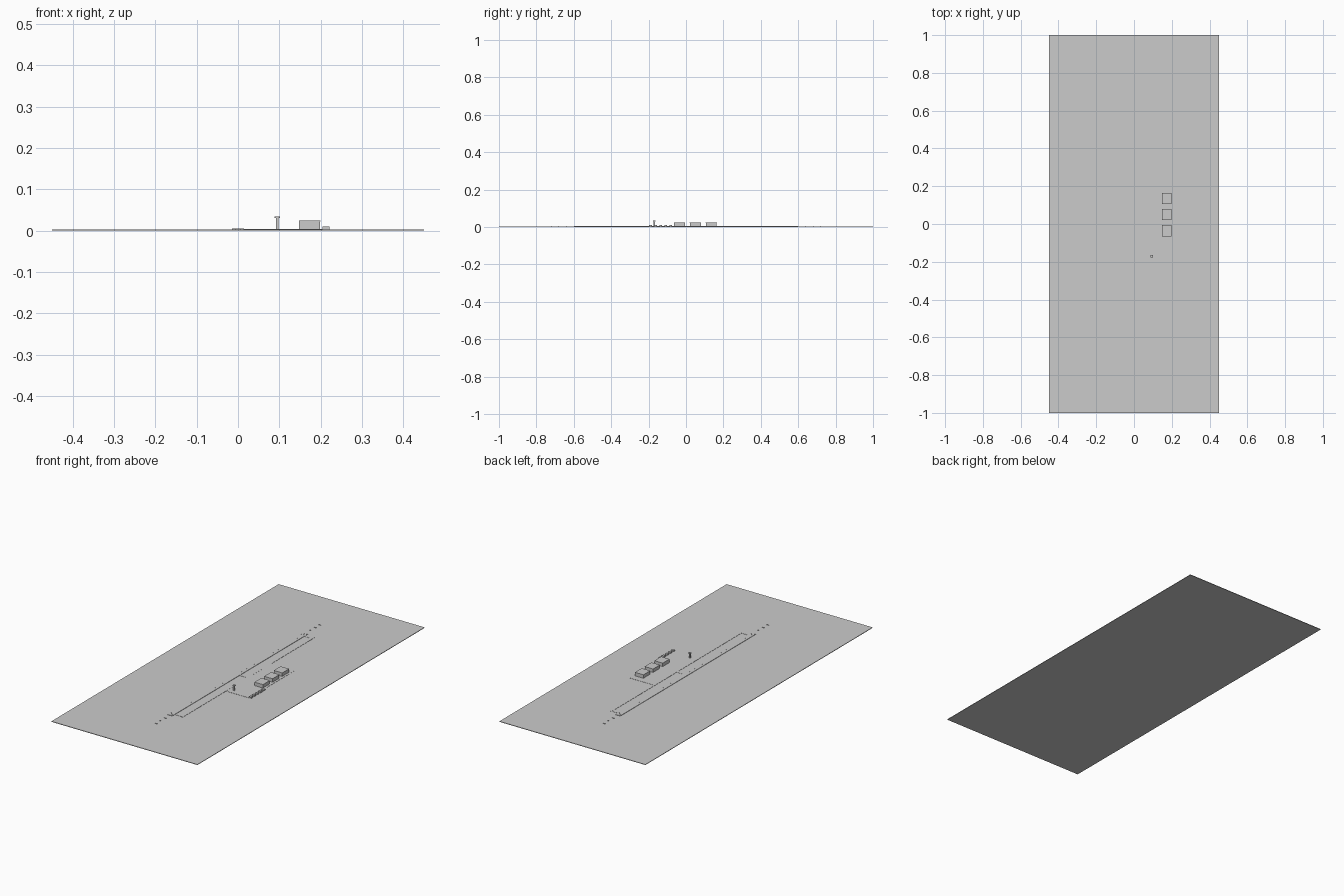
import bpy, math

def box(name, x0, x1, y0, y1, z0, z1):
    bpy.ops.mesh.primitive_cube_add(size=1, location=((x0+x1)/2, (y0+y1)/2, (z0+z1)/2))
    o = bpy.context.object
    o.name = name
    o.scale = (x1-x0, y1-y0, z1-z0)
    bpy.ops.object.transform_apply(location=False, rotation=False, scale=True)
    return o

G = 0.003    # ground top
P = 0.0042   # pavement top

# Terrain plate
box("ground", -0.45, 0.45, -1, 1, 0, G)

# Runway with centre stripes and threshold bars
box("runway", -0.015, 0.015, -0.6, 0.6, G-0.001, 0.005)
for i in range(20):
    y = -0.5225 + i*0.055
    box("centre_stripe", -0.0006, 0.0006, y-0.01, y+0.01, 0.0048, 0.0053)
for s in (-1, 1):
    for i in range(6):
        x = -0.0113 + i*0.0045
        box("threshold_bar", x-0.001, x+0.001, s*0.58-0.01, s*0.58+0.01, 0.0048, 0.0053)

# Parallel taxiway, connectors and apron
box("taxiway", 0.052, 0.066, -0.58, 0.58, G-0.001, P)
for y in (-0.57, 0, 0.57):
    box("taxiway_connector", 0.014, 0.053, y-0.008, y+0.008, G-0.001, P-0.0001)
box("apron", 0.065, 0.21, -0.2, 0.2, G-0.001, P-0.0002)

# Hangars
for y in (-0.035, 0.05, 0.135):
    box("hangar", 0.148, 0.198, y-0.029, y+0.029, G-0.001, 0.0225)
    box("hangar_roof", 0.147, 0.199, y-0.03, y+0.03, 0.0222, 0.024)

# Control tower
box("tower_shaft", 0.0915, 0.0985, -0.1735, -0.1665, G-0.001, 0.031)
box("tower_cab", 0.0885, 0.1015, -0.1765, -0.1635, 0.030, 0.034)

# Row of small sheds
for i in range(5):
    y = -0.19 + i*0.027
    box("shed", 0.205, 0.221, y-0.007, y+0.007, G-0.001, 0.010)

# Approach lights
for i in range(3):
    for s in (-1, 1):
        y = s*(0.64 + i*0.04)
        box("approach_light", -0.006, 0.006, y-0.001, y+0.001, G-0.001, 0.005)
